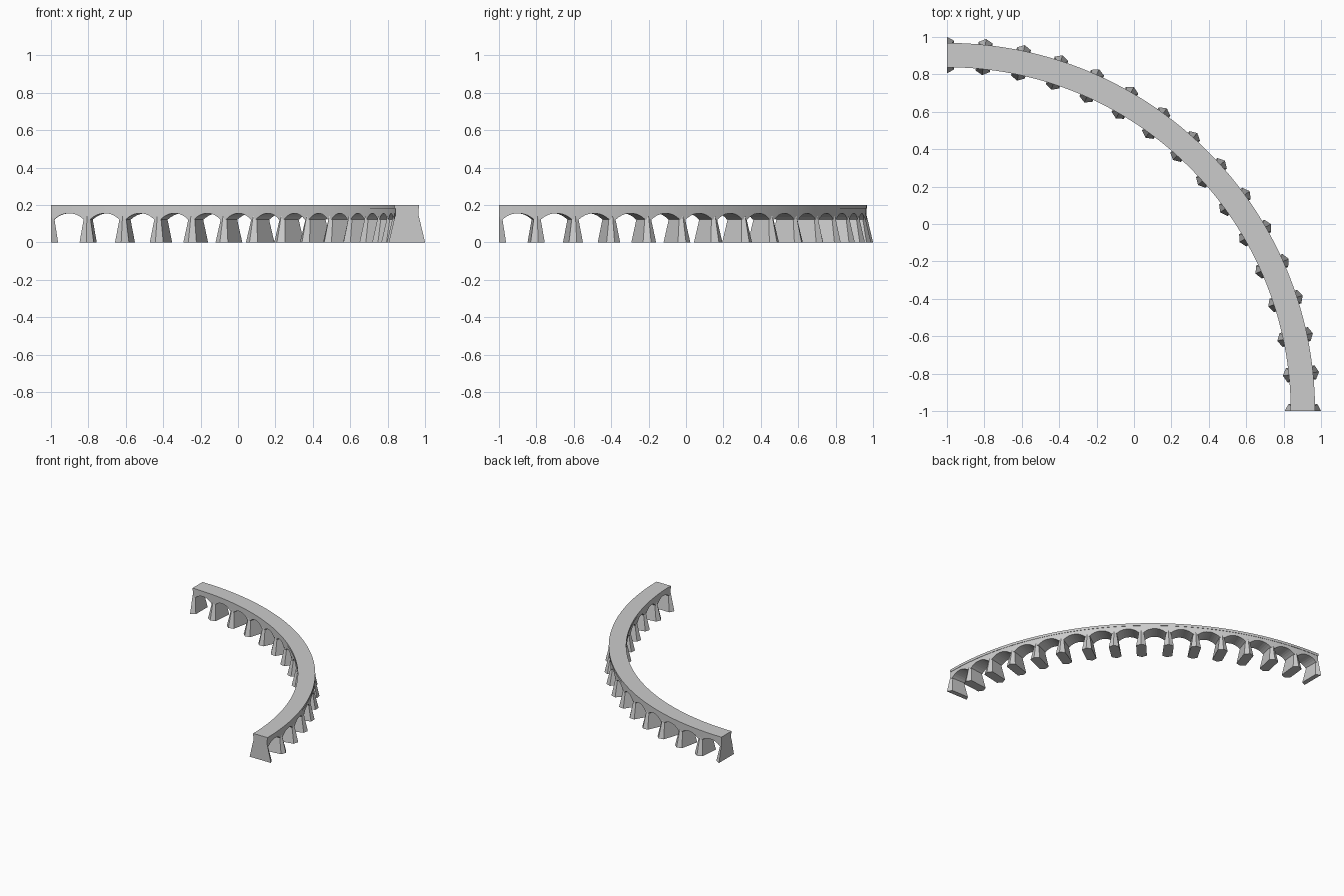
import bpy, bmesh, math

if "Cube" in bpy.data.objects:
    bpy.data.objects.remove(bpy.data.objects["Cube"])

SPANS = 15
STEP = math.pi / 2 / SPANS
R_IN, R_OUT, R_MID = 1.841, 1.965, 1.903
LIP = 0.003                       # cornice overhang
Z_SPRING, Z_CROWN, Z_TOP = 0.122, 0.155, 0.20
HALF_TOP = 0.018                  # pier half thickness under the arch


def polar(r, a, z):
    # the curve is centred on the front left corner
    return (-1 + r * math.cos(a), -1 + r * math.sin(a), z)


def make_loft(name, rings):
    # skin a list of closed rings and cap both ends
    bm = bmesh.new()
    vs = [[bm.verts.new(p) for p in ring] for ring in rings]
    n = len(vs[0])
    for a, b in zip(vs, vs[1:]):
        for i in range(n):
            j = (i + 1) % n
            bm.faces.new((a[i], a[j], b[j], b[i]))
    bm.faces.new(vs[0][::-1])
    bm.faces.new(vs[-1])
    bmesh.ops.recalc_face_normals(bm, faces=bm.faces)
    mesh = bpy.data.meshes.new(name)
    bm.to_mesh(mesh)
    bm.free()
    ob = bpy.data.objects.new(name, mesh)
    bpy.context.collection.objects.link(ob)
    return ob


# arched deck: cross-section swept round the quarter circle
def deck_ring(a, zb):
    prof = [(R_IN, zb), (R_IN, 0.18), (R_IN - LIP, 0.18), (R_IN - LIP, Z_TOP),
            (R_OUT + LIP, Z_TOP), (R_OUT + LIP, 0.18), (R_OUT, 0.18), (R_OUT, zb)]
    return [polar(r, a, z) for r, z in prof]


rings = [deck_ring(0, Z_SPRING)]
edge = HALF_TOP / R_MID
ARCH = 10
for s in range(SPANS):
    a0, a1 = s * STEP + edge, (s + 1) * STEP - edge
    for k in range(ARCH + 1):
        u = 2 * k / ARCH - 1
        zb = Z_SPRING + (Z_CROWN - Z_SPRING) * (1 - abs(u) ** 2.2)
        rings.append(deck_ring(a0 + (a1 - a0) * k / ARCH, zb))
rings.append(deck_ring(math.pi / 2, Z_SPRING))
make_loft("arched_deck", rings)


# tapered piers with pointed noses; the two end piers are halves
def pier_ring(a, z, w, shoulder, tip, lo, hi):
    pts = [(0, tip), (w * hi, shoulder), (w * hi, -shoulder), (0, -tip)]
    if lo and hi:
        pts += [(-w, -shoulder), (-w, shoulder)]
    elif lo:
        pts = [(0, tip), (-w, shoulder), (-w, -shoulder), (0, -tip)]
    ca, sa = math.cos(a), math.sin(a)
    return [(-1 + (R_MID + r) * ca - t * sa, -1 + (R_MID + r) * sa + t * ca, z)
            for t, r in pts]


for i in range(SPANS + 1):
    lo, hi = int(i > 0), int(i < SPANS)
    a = i * STEP
    make_loft(f"pier_{i + 1}", [
        pier_ring(a, 0, 0.038, 0.077, 0.097, lo, hi),
        pier_ring(a, 0.14, 0.016, 0.052, 0.064, lo, hi)])
